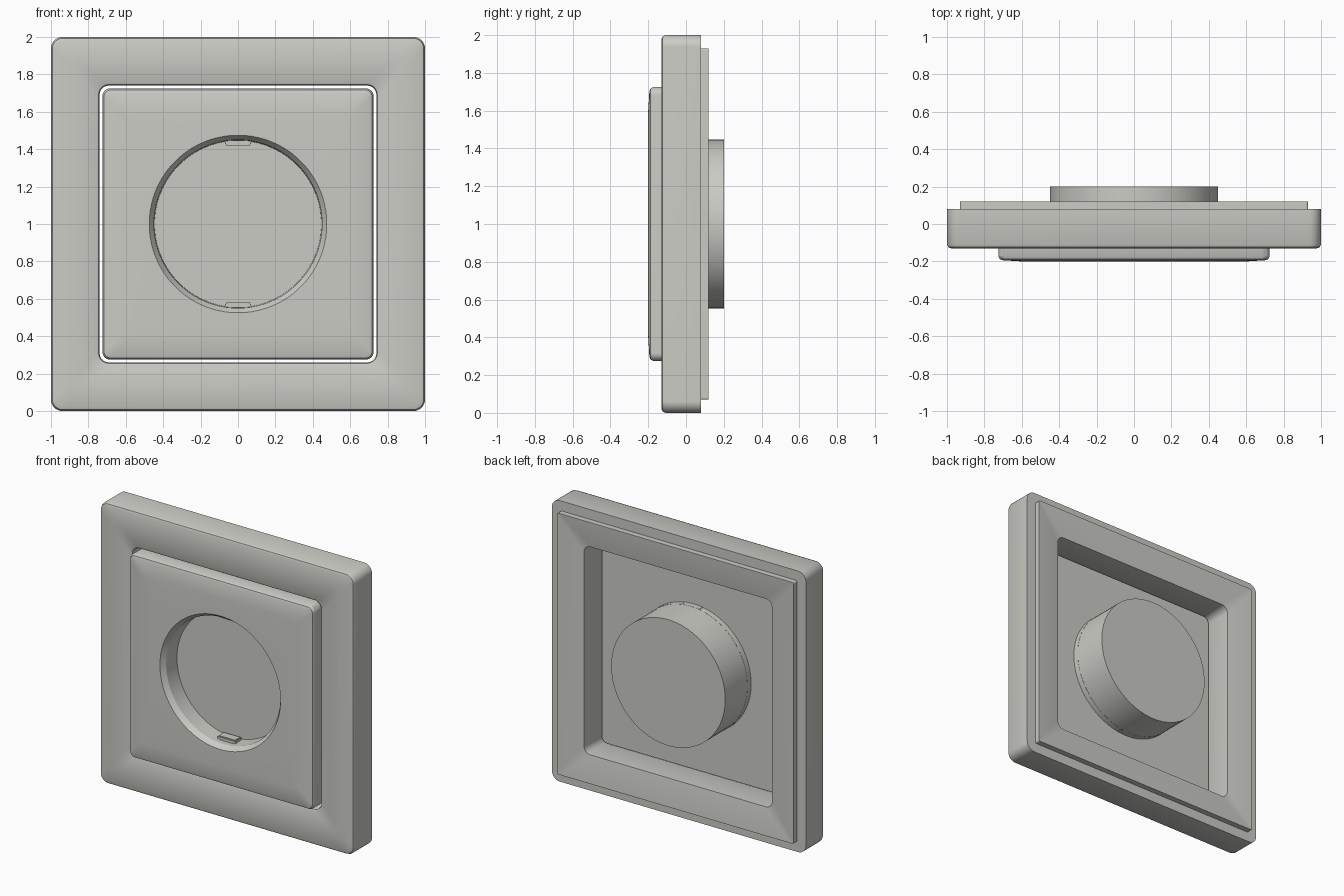
import bpy
import bmesh
from math import sin, cos, pi, radians

cube = bpy.data.objects.get("Cube")
if cube:
    bpy.data.objects.remove(cube)

grey = bpy.data.materials.new("warm_light_grey")
grey.use_nodes = True
colour = (0.60, 0.60, 0.56, 1)
grey.diffuse_color = colour
grey.node_tree.nodes["Principled BSDF"].inputs["Base Color"].default_value = colour

STEPS = 16  # points per quarter turn
MID = 1.0   # height of the centre


def circle(r, y):
    n = 4 * STEPS
    return [(r * cos(2 * pi * (i + 0.5) / n), y, MID + r * sin(2 * pi * (i + 0.5) / n))
            for i in range(n)]


def square(half, radius, y):
    """Rounded square outline lying at depth y."""
    pts = []
    for q in range(4):
        mid = q * pi / 2 + pi / 4
        sx, sz = (1 if cos(mid) > 0 else -1), (1 if sin(mid) > 0 else -1)
        for i in range(STEPS):
            a = q * pi / 2 + pi / 2 * i / (STEPS - 1)
            pts.append((sx * (half - radius) + radius * cos(a), y,
                        MID + sz * (half - radius) + radius * sin(a)))
    return pts


def finish(name, bm):
    bmesh.ops.recalc_face_normals(bm, faces=bm.faces)
    mesh = bpy.data.meshes.new(name)
    bm.to_mesh(mesh)
    bm.free()
    mesh.materials.append(grey)
    obj = bpy.data.objects.new(name, mesh)
    bpy.context.collection.objects.link(obj)
    bpy.ops.object.select_all(action="DESELECT")
    obj.select_set(True)
    bpy.context.view_layer.objects.active = obj
    bpy.ops.object.shade_smooth_by_angle(angle=radians(32))
    return obj


def loft(name, outlines, ring):
    """Skin outlines in order; a ring joins last to first, otherwise cap both."""
    bm = bmesh.new()
    loops = [[bm.verts.new(p) for p in o] for o in outlines]
    pairs = list(zip(loops, loops[1:]))
    if ring:
        pairs.append((loops[-1], loops[0]))
    else:
        bm.faces.new(loops[0])
        bm.faces.new(loops[-1])
    for a, b in pairs:
        for i in range(len(a)):
            j = (i + 1) % len(a)
            bm.faces.new((a[i], a[j], b[j], b[i]))
    return finish(name, bm)


# Outer frame with stepped rear lip and sloping rear face
loft("outer_frame", [
    square(0.755, 0.065, -0.13),
    square(0.978, 0.05, -0.13),
    square(0.993, 0.058, -0.124),
    square(1.0, 0.062, -0.108),
    square(1.0, 0.062, 0.08),
    square(0.93, 0.01, 0.08),
    square(0.93, 0.01, 0.12),
    square(0.922, 0.01, 0.12),
    square(0.74, 0.05, 0.09),
    square(0.74, 0.05, -0.112),
    square(0.745, 0.055, -0.125),
], ring=True)

# Slightly crowned cover plate with a chamfered round opening
loft("cover_plate", [
    circle(0.446, -0.05),
    circle(0.45, -0.165),
    circle(0.475, -0.2),
    square(0.60, 0.03, -0.2),
    square(0.70, 0.03, -0.194),
    square(0.717, 0.038, -0.188),
    square(0.725, 0.042, -0.173),
    square(0.725, 0.042, -0.09),
    circle(0.45, -0.09),
    circle(0.45, -0.05),
], ring=True)

# Round rear housing whose front is the floor of the opening
loft("rear_housing", [circle(0.449, -0.05), circle(0.449, 0.2)], ring=False)

# Small retaining tabs at the top and bottom of the opening
for name, side in (("upper_tab", 1), ("lower_tab", -1)):
    bm = bmesh.new()
    bmesh.ops.create_cube(bm, size=1)
    for v in bm.verts:
        v.co = (v.co.x * 0.14, -0.095 + v.co.y * 0.07,
                MID + side * 0.434 + v.co.z * 0.026)
    edges = [e for e in bm.edges
             if all((v.co.z - MID) * side < 0.434 for v in e.verts)]
    bmesh.ops.bevel(bm, geom=edges, offset=0.006, segments=2, affect="EDGES")
    finish(name, bm)
